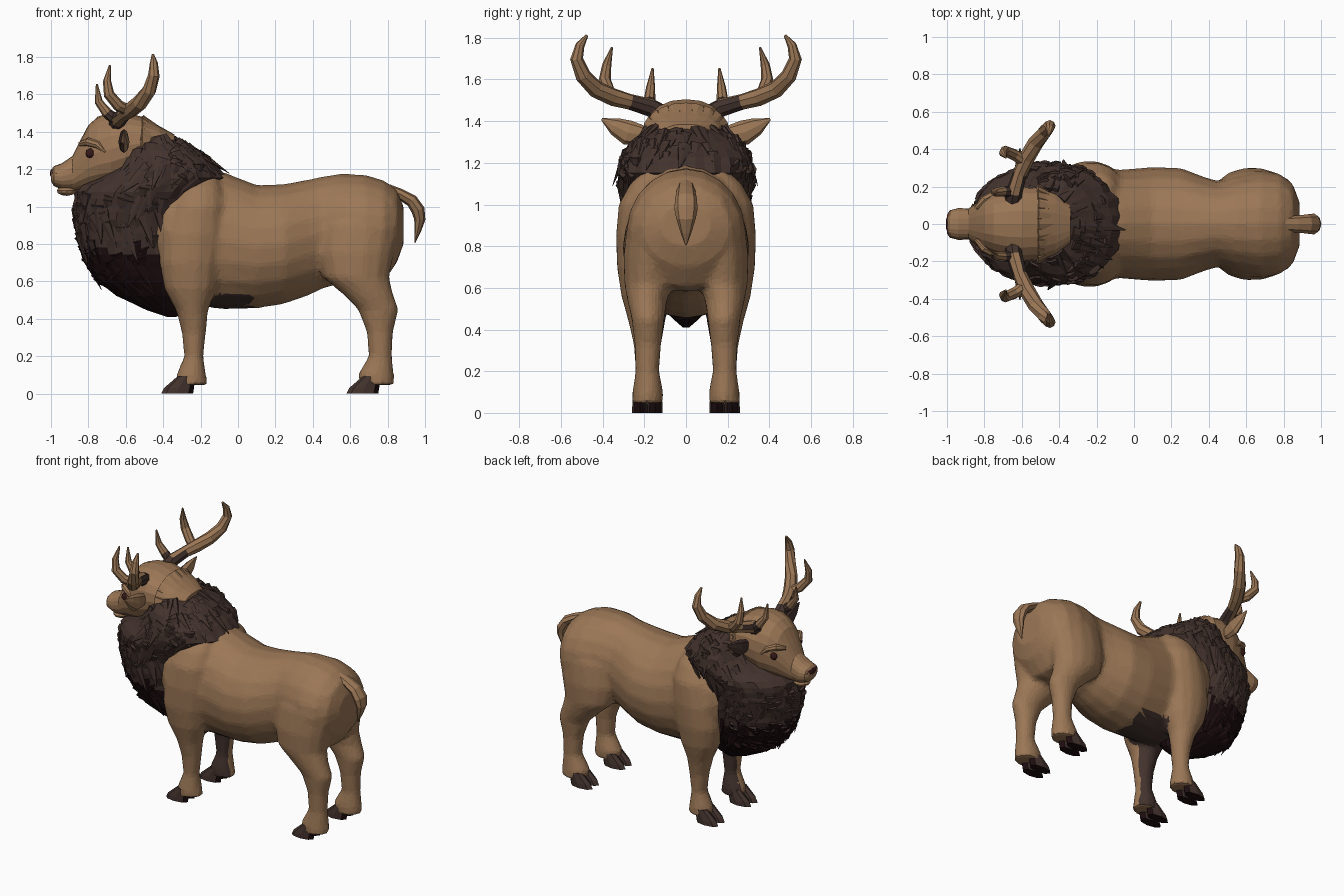
import bpy, bmesh, math, random
from mathutils import Vector, Matrix

random.seed(4)
if "Cube" in bpy.data.objects:
    bpy.data.objects.remove(bpy.data.objects["Cube"])


def material(name, rgb):
    m = bpy.data.materials.new(name)
    m.use_nodes = True
    m.diffuse_color = (*rgb, 1)
    bsdf = m.node_tree.nodes["Principled BSDF"]
    bsdf.inputs["Base Color"].default_value = (*rgb, 1)
    bsdf.inputs["Roughness"].default_value = 0.9
    return m


TAN = material("tan_coat", (0.33, 0.185, 0.093))
BROWN = material("brown_hair", (0.055, 0.032, 0.026))
DARK = material("dark_maroon_hair", (0.012, 0.004, 0.005))
NOSE = material("maroon_nose", (0.04, 0.01, 0.01))


def finish(name, bm, mats, rule=None, mirror=False):
    """Turn a bmesh into an object, painting faces by rule(centre, normal)."""
    bmesh.ops.recalc_face_normals(bm, faces=bm.faces)
    for f in bm.faces:
        f.material_index = rule(f.calc_center_median(), f.normal) if rule else 0
    me = bpy.data.meshes.new(name)
    bm.to_mesh(me)
    bm.free()
    for m in mats:
        me.materials.append(m)
    ob = bpy.data.objects.new(name, me)
    bpy.context.collection.objects.link(ob)
    if mirror:
        mod = ob.modifiers.new("mirror", 'MIRROR')
        mod.use_axis = (False, True, False)
        mod.use_mirror_merge = False
    return ob


def add_loft(bm, rings):
    loops = [[bm.verts.new(p) for p in r] for r in rings]
    for a, b in zip(loops, loops[1:]):
        for i in range(len(a)):
            j = (i + 1) % len(a)
            bm.faces.new((a[i], a[j], b[j], b[i]))
    bm.faces.new(loops[0])
    bm.faces.new(loops[-1])


def circle(n, power=1.0):
    """Unit circle; a power below one squares it off."""
    pts = [(math.cos(math.tau * i / n), math.sin(math.tau * i / n)) for i in range(n)]
    return [tuple(math.copysign(abs(v) ** power, v) for v in p) for p in pts]


def along_x(stations, power=1.0):
    """Upright rings from (x, bottom, top, half width)."""
    return [[Vector((x, h * c, (b + t) / 2 + (t - b) / 2 * s)) for c, s in circle(20, power)]
            for x, b, t, h in stations]


def along_z(stations, n=14):
    """Level rings from (z, x min, x max, y min, y max)."""
    return [[Vector(((a + b) / 2 + (b - a) / 2 * c, (d + e) / 2 + (e - d) / 2 * s, z))
             for c, s in circle(n)] for z, a, b, d, e in stations]


def tube(points, ref, flat=1.0):
    """Rings along a path of (x, y, z, radius)."""
    pos = [Vector(p[:3]) for p in points]
    rings = []
    for i, p in enumerate(points):
        d = (pos[min(i + 1, len(pos) - 1)] - pos[max(i - 1, 0)]).normalized()
        u = d.cross(Vector(ref)).normalized()
        v = d.cross(u)
        rings.append([pos[i] + (u * c * flat + v * s) * p[3] for c, s in circle(8)])
    return rings


def lofted(name, rings, mats, rule=None, mirror=False):
    bm = bmesh.new()
    for r in rings:
        add_loft(bm, r)
    return finish(name, bm, mats, rule, mirror)


def fused(name, rings, mats, rule):
    """Melt overlapping lofts into one faceted skin."""
    rough = lofted(name + "_rough", rings, mats)
    rough.modifiers.new("melt", 'REMESH').voxel_size = .017
    smooth = rough.modifiers.new("smooth", 'SMOOTH')
    smooth.iterations = 5
    rough.modifiers.new("facets", 'DECIMATE').ratio = .2
    bm = bmesh.new()
    bm.from_object(rough, bpy.context.evaluated_depsgraph_get())
    bpy.data.objects.remove(rough)
    return finish(name, bm, mats, rule)


def ball(name, centre, size, mat, mirror=False):
    bm = bmesh.new()
    bmesh.ops.create_icosphere(bm, subdivisions=2, radius=1,
                               matrix=Matrix.Translation(centre) @ Matrix.Diagonal((*size, 1)))
    return finish(name, bm, [mat], None, mirror)


# Trunk and legs in one skin, dark under the chest and inside the forelegs
trunk = [(-.5, .75, 1.1, .2), (-.38, .53, 1.2, .29), (-.25, .475, 1.225, .315),
         (-.08, .45, 1.185, .29), (.1, .455, 1.115, .305), (.25, .48, 1.12, .3),
         (.38, .525, 1.145, .25), (.45, .56, 1.16, .23), (.55, .59, 1.175, .26),
         (.68, .58, 1.17, .285), (.78, .6, 1.14, .27), (.85, .7, 1.09, .21), (.885, .8, 1.0, .12)]
front = [(.045, -.335, -.16, .11, .26), (.1, -.33, -.17, .108, .258), (.2, -.287, -.185, .128, .243),
         (.33, -.302, -.17, .118, .253), (.44, -.33, -.16, .098, .278), (.56, -.395, -.115, .09, .312),
         (.7, -.42, -.09, .1, .333), (.85, -.405, -.07, .1, .338), (1.0, -.36, -.07, .1, .325),
         (1.1, -.31, -.09, .1, .27), (1.17, -.26, -.12, .1, .19)]
hind = [(.045, .655, .835, .11, .26), (.1, .64, .835, .108, .258), (.2, .698, .824, .128, .243),
        (.33, .688, .83, .118, .248), (.45, .64, .86, .103, .262), (.54, .55, .828, .09, .283),
        (.62, .455, .81, .06, .298), (.75, .43, .835, .05, .302), (.9, .44, .868, .05, .285),
        (1.03, .48, .855, .05, .23), (1.11, .55, .8, .05, .12)]


def coat_colour(c, n):
    inside = c.x < -.1 and c.z < .62 and n.y * math.copysign(1, c.y) < -.4
    belly = -.45 < c.x < .05 and .43 < c.z < .53 and n.z < -.5
    return int(inside or belly)


legs = [along_z(front), along_z(hind)]
legs += [[[Vector((p.x, -p.y, p.z)) for p in r] for r in leg] for leg in legs]
fused("trunk_and_legs", [along_x(trunk)] + legs, [TAN, BROWN], coat_colour)

# Cloven hooves, darker at the heel and sole
for name, shift in (("front_hooves", 0), ("hind_hooves", .99)):
    toes = [along_z([(0, shift - .41, shift - .24, y, y + .073),
                     (.03, shift - .395, shift - .235, y, y + .073),
                     (.095, shift - .32, shift - .23, y + .005, y + .068)], 8) for y in (.112, .185)]
    lofted(name, toes, [BROWN, DARK], lambda c, n: int(n.x > .3 or n.z < -.5), True)

# Tail
lofted("tail", [tube([(.8, 0, 1.095, .04), (.87, 0, 1.065, .045), (.93, 0, 1.03, .052),
                      (.963, 0, .98, .056), (.972, 0, .93, .046), (.96, 0, .865, .026),
                      (.945, 0, .805, .004)], (0, 1, 0), .65)], [TAN])

# Mane: ragged level rings, nearly black toward the chest
mane = [(.41, -.38, -.33, .015), (.45, -.5, -.25, .06), (.52, -.64, -.22, .13),
        (.6, -.75, -.2, .19), (.7, -.815, -.22, .23), (.8, -.85, -.22, .255), (.95, -.88, -.24, .285),
        (1.1, -.865, -.12, .325), (1.15, -.76, -.06, .325), (1.22, -.65, -.11, .315),
        (1.3, -.61, -.22, .27), (1.34, -.58, -.29, .22), (1.375, -.53, -.37, .14)]


def mane_point(z, c, s):
    """Point on the mane at height z, in the direction (c, s)."""
    z = max(z, mane[0][0])
    lo, hi = next((p for p in zip(mane, mane[1:]) if z <= p[1][0]), mane[-2:])
    f = (z - lo[0]) / (hi[0] - lo[0])
    _, a, b, h = (p + (q - p) * f for p, q in zip(lo, hi))
    return Vector(((a + b) / 2 + (b - a) / 2 * c, h * s, z))


def mane_colour(c, n):
    return int(c.z < .75 + random.uniform(-.035, .035))


rings = []
for k in range(27):
    z = .41 + .965 * k / 26
    mid = mane_point(z, 0, 0)
    ring = []
    for i, (c, s) in enumerate(circle(44)):
        grow = 1 + .015 * (-1) ** (i + k // 4) + random.uniform(-.02, .02)
        ring.append(mid + (mane_point(z, c, s) - mid) * grow)
    rings.append(ring)
lofted("mane", [rings], [BROWN, DARK], mane_colour)


def add_lock(bm, p, d, out, wide, length):
    """Flattened tapering lock of hair starting at p and running along d."""
    side = d.cross(out).normalized()
    up = side.cross(d)
    rot = Matrix((side, up, d)).transposed().to_4x4()
    bmesh.ops.create_cone(bm, cap_ends=True, segments=6, radius1=wide, radius2=.003, depth=length,
                          matrix=Matrix.Translation(p + d * length * .4) @ rot
                          @ Matrix.Diagonal((1, .45, 1, 1)))


bm = bmesh.new()
for k in range(420):
    z = random.uniform(.58, 1.36)
    a = random.uniform(0, math.tau)
    c, s = math.cos(a), math.sin(a)
    p = mane_point(z, c, s)
    if p.x > -.43 + max(0, z - .88) * .8 or (z > 1.06 and p.x < -.58):
        continue
    out = Vector((c, s, .1)).normalized()
    d = (mane_point(z - .1, c, s) - p).normalized()
    d += Vector((random.uniform(-.1, .35), random.uniform(-.2, .2), 0))
    add_lock(bm, p - out * .006, d.normalized(), out, random.uniform(.028, .045),
             random.uniform(.13, .2))
finish("mane_locks", bm, [BROWN, DARK], mane_colour)

# Head, muzzle and lower lip
head = [(-1.0, 1.135, 1.195, .05), (-.985, 1.11, 1.215, .073), (-.94, 1.09, 1.232, .085),
        (-.885, 1.085, 1.27, .083), (-.845, 1.09, 1.35, .11), (-.8, 1.095, 1.435, .14),
        (-.75, 1.1, 1.48, .165), (-.68, 1.11, 1.505, .19), (-.6, 1.15, 1.505, .2),
        (-.5, 1.2, 1.475, .195), (-.42, 1.26, 1.43, .165), (-.34, 1.32, 1.385, .1)]
lofted("head", [along_x(head, .88)], [TAN])
ball("lower_lip", (-.915, 0, 1.085), (.055, .06, .028), TAN)
ball("nose", (-.973, 0, 1.178), (.034, .075, .034), NOSE)
ball("eyes", (-.79, .142, 1.285), (.026, .018, .026), NOSE, True)
lofted("brows", [tube([(-.845, .085, 1.335, .012), (-.8, .13, 1.345, .024),
                       (-.75, .158, 1.33, .02), (-.71, .175, 1.29, .008)], (0, 0, 1))],
       [TAN], None, True)

# Swept tufts at the back of the skull
bm = bmesh.new()
for k in range(11):
    a = math.pi * (.02 + .96 * k / 10)
    out = Vector((0, math.cos(a), math.sin(a)))
    d = Vector((1, -out.y * .45, -.12 - .45 * out.z)).normalized()
    add_lock(bm, Vector((-.5, out.y * .19, 1.335 + out.z * .13)), d, out, .04,
             random.uniform(.17, .23))
finish("nape_tufts", bm, [TAN])

# Ears, dark on the forward hollow
ear = [(-.61, .17, 1.335, .03), (-.61, .22, 1.335, .05), (-.61, .28, 1.345, .06),
       (-.61, .34, 1.375, .043), (-.61, .405, 1.41, .005)]
lofted("ears", [tube(ear, (0, 0, 1), .5)], [TAN, BROWN],
       lambda c, n: int(n.x < -.2 and c.y < .38), True)

# Antlers: main beam and two tines, dark near the burr
beam = [(-.65, .1, 1.42, .05), (-.64, .17, 1.465, .044), (-.61, .27, 1.493, .038),
        (-.575, .35, 1.515, .043), (-.525, .435, 1.555, .042), (-.475, .495, 1.62, .038),
        (-.45, .525, 1.7, .031), (-.45, .508, 1.765, .022), (-.455, .475, 1.812, .007)]
middle = [(-.58, .33, 1.51, .03), (-.64, .37, 1.54, .031), (-.69, .39, 1.6, .029),
          (-.7, .38, 1.67, .022), (-.685, .355, 1.755, .005)]
brow_tine = [(-.65, .17, 1.46, .032), (-.7, .175, 1.5, .028), (-.745, .17, 1.56, .022),
             (-.755, .16, 1.655, .005)]
lofted("antlers", [tube(beam, (1, 0, .2)), tube(middle, (0, 1, 0)), tube(brow_tine, (0, 1, 0))],
       [TAN, BROWN], lambda c, n: int(c.y < .23 and c.z < 1.51), True)
